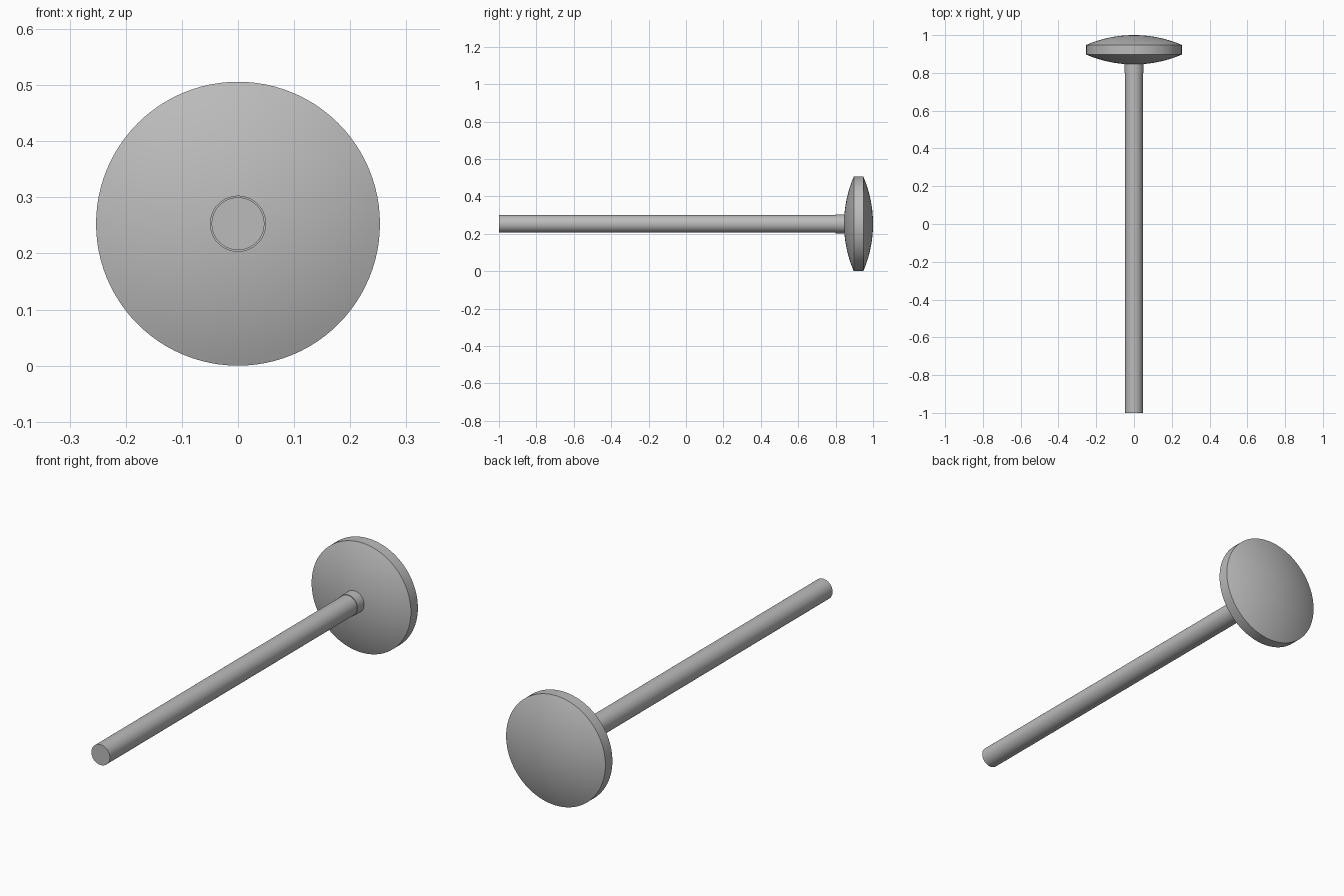
import bpy, bmesh, math
from mathutils import Vector, Matrix

cube = bpy.data.objects.get("Cube")
if cube:
    bpy.data.objects.remove(cube, do_unlink=True)

HEAD_R = 0.253      # also the height of the axis above the ground
SAG = 0.052         # bulge of each domed face
RIM_FRONT, RIM_BACK = 0.897, 0.948
SEGMENTS = 96

grey = bpy.data.materials.new("plain grey")
grey.use_nodes = True
colour = (0.5, 0.5, 0.5, 1)
grey.diffuse_color = colour
grey.node_tree.nodes["Principled BSDF"].inputs["Base Color"].default_value = colour


def lathe(name, profile):
    """Spin (radius, y) points around the horizontal axis."""
    bm = bmesh.new()
    verts = [bm.verts.new((r, y, 0)) for r, y in profile]
    edges = [bm.edges.new(pair) for pair in zip(verts, verts[1:])]
    bmesh.ops.spin(bm, geom=verts + edges, cent=(0, 0, 0), axis=(0, 1, 0),
                   angle=math.tau, steps=SEGMENTS, use_merge=True)
    bmesh.ops.remove_doubles(bm, verts=bm.verts, dist=1e-5)
    bmesh.ops.recalc_face_normals(bm, faces=bm.faces)
    mesh = bpy.data.meshes.new(name)
    bm.to_mesh(mesh)
    bm.free()
    mesh.materials.append(grey)
    obj = bpy.data.objects.new(name, mesh)
    obj.location.z = HEAD_R
    bpy.context.collection.objects.link(obj)
    bpy.ops.object.select_all(action='DESELECT')
    obj.select_set(True)
    bpy.context.view_layer.objects.active = obj
    bpy.ops.object.shade_smooth_by_angle(angle=math.radians(15))
    return obj


def dome(rim_y, direction, steps=14):
    """Circular arc from the axis out to the rim."""
    radius = (HEAD_R ** 2 + SAG ** 2) / (2 * SAG)
    half = math.asin(HEAD_R / radius)
    points = []
    for i in range(steps + 1):
        a = half * i / steps
        points.append((radius * math.sin(a),
                       rim_y + direction * (SAG - radius * (1 - math.cos(a)))))
    return points


def rod(name, radius, start, end):
    return lathe(name, [(0, start), (radius, start), (radius, end), (0, end)])


# Double-domed disc with a straight rim
lathe("domed_head", dome(RIM_FRONT, -1) + dome(RIM_BACK, 1)[::-1])

# Long shaft and the slightly wider collar where it meets the head
rod("shaft", 0.047, -1, 0.86)
rod("collar", 0.05, 0.8, 0.86)
